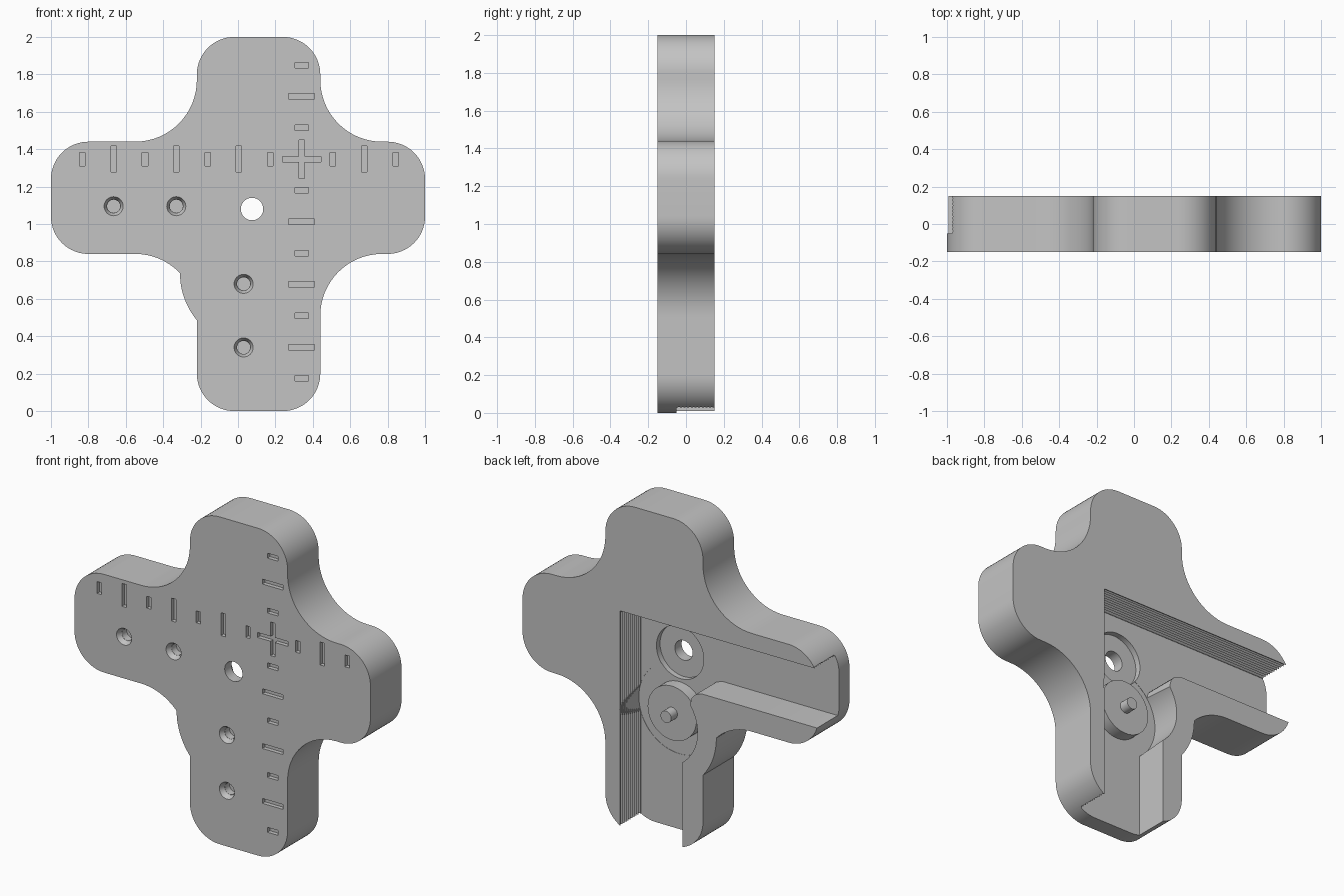
import bpy, bmesh
from math import cos, sin, radians, pi
from mathutils import Matrix

cube = bpy.data.objects.get("Cube")
if cube:
    bpy.data.objects.remove(cube, do_unlink=True)

gray = bpy.data.materials.new("plain_gray")
gray.use_nodes = True
color = (0.55, 0.55, 0.55, 1)
gray.diffuse_color = color
gray.node_tree.nodes["Principled BSDF"].inputs["Base Color"].default_value = color

FRONT, FLOOR, BACK = -0.15, -0.05, 0.15
CORNER_X, CORNER_Z = 0.34, 1.34
WHEEL = (0.08, 0.735)


def finish(name, bm):
    bmesh.ops.recalc_face_normals(bm, faces=bm.faces)
    mesh = bpy.data.meshes.new(name)
    bm.to_mesh(mesh)
    bm.free()
    mesh.materials.append(gray)
    obj = bpy.data.objects.new(name, mesh)
    bpy.context.collection.objects.link(obj)
    return obj


def prism(name, points, lo, hi, place=lambda a, b, t: (a, t, b)):
    """Extrude a 2D outline from lo to hi; place maps it into space."""
    bm = bmesh.new()
    face = bm.faces.new([bm.verts.new(place(a, b, lo)) for a, b in points])
    made = bmesh.ops.extrude_face_region(bm, geom=[face])
    start, end = place(0, 0, lo), place(0, 0, hi)
    shift = [e - s for s, e in zip(start, end)]
    verts = [v for v in made["geom"] if isinstance(v, bmesh.types.BMVert)]
    bmesh.ops.translate(bm, verts=verts, vec=shift)
    return finish(name, bm)


def round_part(name, x, z, y0, y1, r0, r1, segments=48):
    """Cylinder or cone along y, radius r0 at y0 and r1 at y1."""
    bm = bmesh.new()
    turn = Matrix.Translation((x, (y0 + y1) / 2, z)) @ Matrix.Rotation(-pi / 2, 4, "X")
    bmesh.ops.create_cone(bm, cap_ends=True, segments=segments, radius1=r0,
                          radius2=r1, depth=y1 - y0, matrix=turn)
    return finish(name, bm)


def boxes(name, rects, depth):
    """Flat rectangles (x, z, width, height) cut into the front."""
    bm = bmesh.new()
    for x, z, w, h in rects:
        size = Matrix.Diagonal((w, depth * 2, h, 1))
        bmesh.ops.create_cube(bm, size=1, matrix=Matrix.Translation((x, FRONT, z)) @ size)
    return finish(name, bm)


def cut(target, cutter):
    cutter.hide_render = True
    mod = target.modifiers.new("cut", "BOOLEAN")
    mod.operation, mod.solver, mod.object = "DIFFERENCE", "EXACT", cutter
    graph = bpy.context.evaluated_depsgraph_get()
    mesh = bpy.data.meshes.new_from_object(target.evaluated_get(graph))
    target.modifiers.clear()
    target.data = mesh
    bpy.data.objects.remove(cutter, do_unlink=True)


# Cross-shaped body outline: rounded arm ends, hollow fillets, wheel bulge
arcs = [
    (-0.02, 0.2, 0.2, 180, 270), (0.24, 0.2, 0.2, 270, 360),
    (0.77, 0.51, 0.33, 180, 90),
    (0.8, 1.04, 0.2, 270, 360), (0.8, 1.24, 0.2, 0, 90),
    (0.77, 1.77, 0.33, 270, 180),
    (0.24, 1.8, 0.2, 0, 90), (-0.02, 1.8, 0.2, 90, 180),
    (-0.55, 1.77, 0.33, 0, -90),
    (-0.8, 1.24, 0.2, 90, 180), (-0.8, 1.04, 0.2, 180, 270),
    (-0.55, 0.51, 0.33, 90, 43.5), (*WHEEL, 0.39, 180, 219.7),
]
STEPS = 16
outline = []
for cx, cz, r, a0, a1 in arcs:
    for i in range(STEPS + 1):
        a = radians(a0 + (a1 - a0) * i / STEPS)
        outline.append((cx + r * cos(a), cz + r * sin(a)))
body = prism("cross_body", outline, FRONT, BACK)

# L-shaped channel in the back, open at the side and the bottom
channel = [
    (CORNER_X, -0.1), (CORNER_X, CORNER_Z), (-1.1, CORNER_Z), (-1.1, 0.98),
    (-0.21, 0.98), (-0.17, 0.965), (-0.145, 0.94), (-0.134, 0.9),
    (-0.083, 0.6), (-0.083, -0.1),
]
cut(body, prism("channel_cutter", channel, FLOOR, BACK + 0.1))
cut(body, round_part("wheel_pocket_cutter", *WHEEL, FLOOR - 0.002, BACK + 0.05, 0.275, 0.26, 64))

# Fine grooves along the two outer channel walls
TEETH = 10


def groove_profile(wall):
    pts = [(wall - 0.02, FLOOR + 0.003)]
    pitch = (BACK - FLOOR - 0.006) / TEETH
    for i in range(TEETH * 2 + 1):
        pts.append((wall + (0.008 if i % 2 else 0.0005), FLOOR + 0.003 + pitch * i / 2))
    return pts + [(wall - 0.02, BACK - 0.003)]


cut(body, prism("upright_groove_cutter", groove_profile(CORNER_X), -0.1, CORNER_Z - 0.01,
                lambda a, b, t: (a, b, t)))
cut(body, prism("level_groove_cutter", groove_profile(CORNER_Z), -1.1, CORNER_X - 0.01,
                lambda a, b, t: (t, b, a)))

# Sight hole with a shallow seat around it
cut(body, round_part("seat_cutter", 0.075, 1.08, FLOOR - 0.035, FLOOR + 0.05, 0.16, 0.16))
cut(body, round_part("sight_hole_cutter", 0.075, 1.08, -0.3, 0.3, 0.06, 0.06))

# Blind countersunk holes in the front
for x, z in [(-0.665, 1.095), (-0.33, 1.095), (0.03, 0.68), (0.03, 0.34)]:
    cut(body, round_part("countersink_cutter", x, z, FRONT - 0.01, FRONT + 0.03, 0.056, 0.036, 32))
    cut(body, round_part("hole_cutter", x, z, FRONT - 0.01, FRONT + 0.075, 0.035, 0.035, 32))

# Engraved scale marks, alternating short and long, with a cross at the origin
PITCH, LINE = 0.1675, 0.03
marks = []
for n in range(-3, 8):
    if n:
        length = 0.072 if n % 2 else 0.14
        marks.append((CORNER_X - n * PITCH, 1.347, LINE, length))
        marks.append((CORNER_X, 1.347 - n * PITCH, length, LINE))
cut(body, boxes("mark_cutter", marks, 0.025))
cut(body, boxes("cross_level_cutter", [(CORNER_X, 1.347, 0.205, LINE)], 0.025))
cut(body, boxes("cross_upright_cutter", [(CORNER_X, 1.347, LINE, 0.205)], 0.025))

# Wheel and its pin in the round pocket
wheel = round_part("wheel", *WHEEL, FLOOR - 0.01, 0.02, 0.165, 0.165)
pin = round_part("wheel_pin", *WHEEL, 0.01, 0.08, 0.036, 0.036, 32)

# Smooth shading with crisp edges
bpy.ops.object.select_all(action="DESELECT")
for obj in (body, wheel, pin):
    obj.select_set(True)
bpy.context.view_layer.objects.active = body
bpy.ops.object.shade_smooth_by_angle(angle=radians(25))
